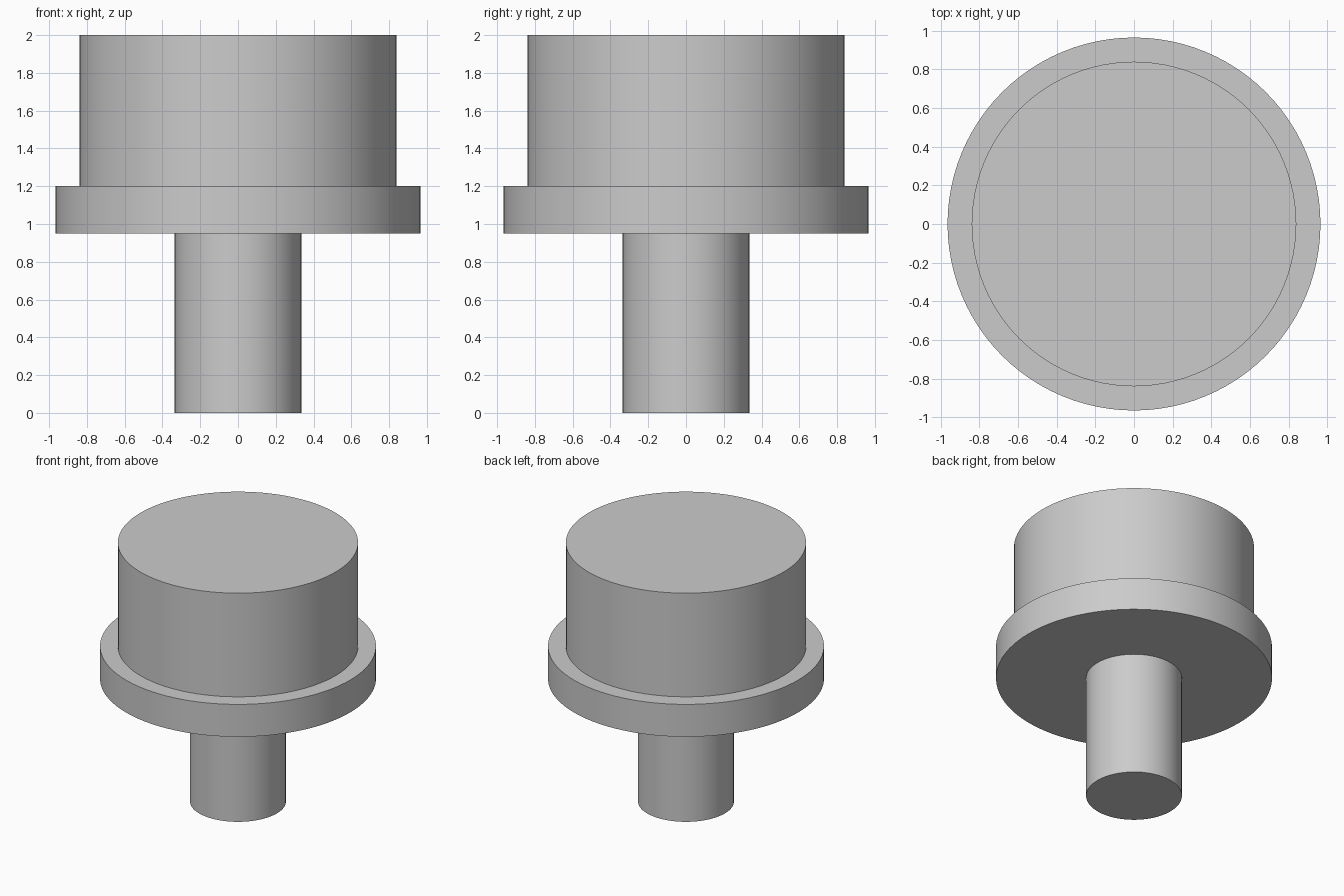
import bpy
import math

cube = bpy.data.objects.get("Cube")
if cube:
    bpy.data.objects.remove(cube, do_unlink=True)

# Single plain grey for the whole model
grey = bpy.data.materials.new("plain_grey")
grey.use_nodes = True
colour = (0.6, 0.6, 0.6, 1)
grey.diffuse_color = colour
grey.node_tree.nodes["Principled BSDF"].inputs["Base Color"].default_value = colour


def disc(name, radius, bottom, top):
    """Upright cylinder on the z axis, smooth round its side with sharp rims."""
    bpy.ops.mesh.primitive_cylinder_add(
        vertices=96, radius=radius, depth=top - bottom,
        location=(0, 0, (bottom + top) / 2))
    part = bpy.context.object
    part.name = name
    part.data.materials.append(grey)
    bpy.ops.object.shade_smooth_by_angle(angle=math.radians(30))
    return part


# Stem, flange and head stacked end to end
disc("stem", 0.335, 0, 0.95)
disc("flange", 0.965, 0.95, 1.2)
disc("head", 0.84, 1.2, 2)
